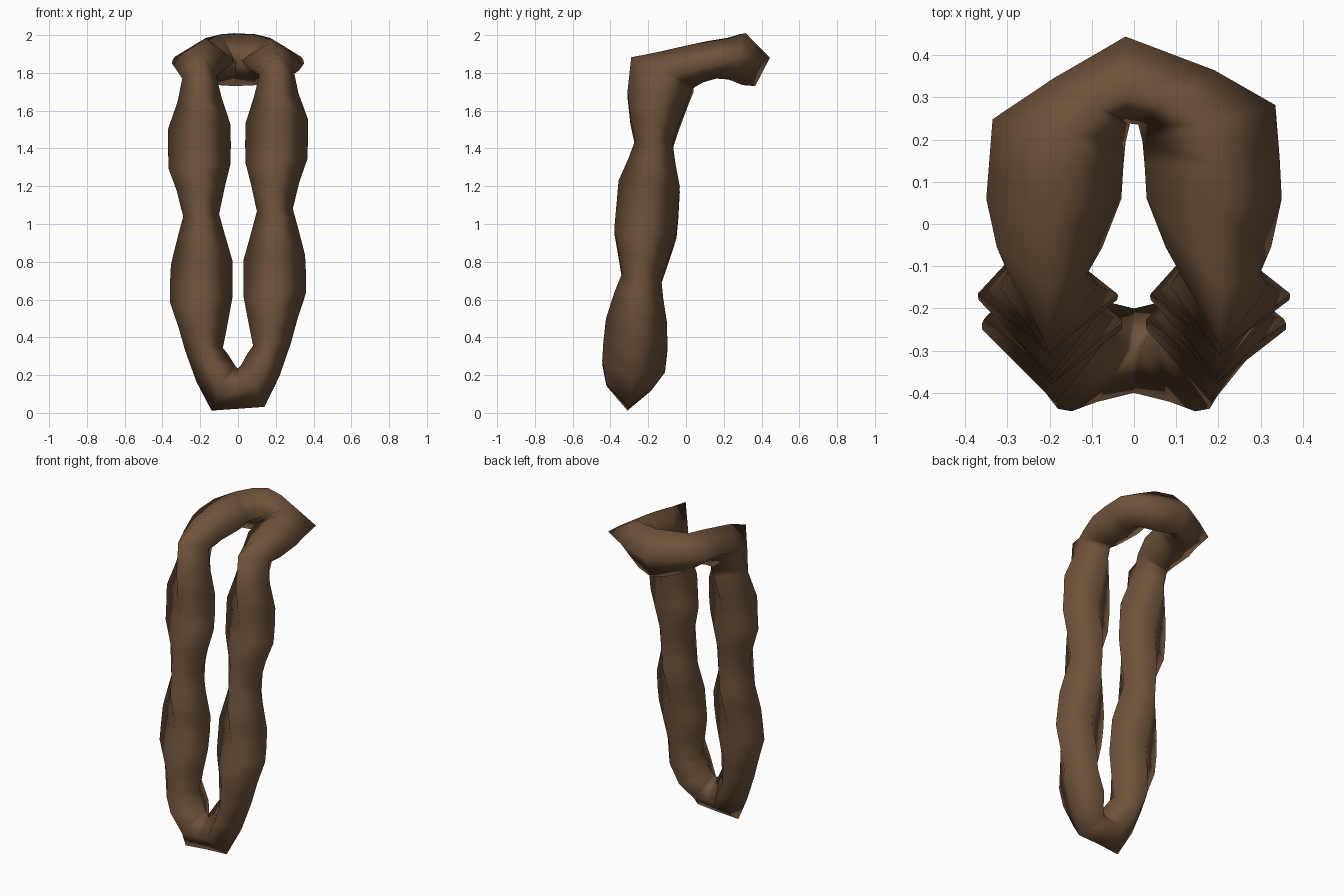
import bpy, bmesh
from mathutils import Vector

if "Cube" in bpy.data.objects:
    bpy.data.objects.remove(bpy.data.objects["Cube"])

# Half of the loop (right side), bottom centre -> leg -> top bend -> back centre.
# Each row: outer point, inner point, half thickness (or explicit side vector)
def leg(xo, xi, y, z, h):
    return ((xo, y, z), (xi, y, z), h)

HALF = [
    ((0, -.305, .022), (0, -.295, .235), .10),
    ((.14, -.31, .022), (.015, -.295, .25), .12),
    ((.22, -.28, .18), (.05, -.275, .31), .168),
    leg(.28, .08, -.268, .35, .170),
    leg(.315, .055, -.262, .475, .162),
    leg(.36, .03, -.25, .61, .13),
    leg(.36, .028, -.235, .71, .105),
    leg(.355, .03, -.225, .81, .13),
    leg(.32, .07, -.215, .95, .165),
    leg(.29, .10, -.205, 1.06, .165),
    leg(.325, .07, -.195, 1.20, .163),
    leg(.368, .04, -.18, 1.32, .125),
    leg(.37, .038, -.17, 1.42, .10),
    leg(.37, .04, -.165, 1.53, .13),
    leg(.32, .085, -.147, 1.67, (0, -.163, .015)),
    leg(.295, .115, -.125, 1.79, (0, -.165, .078)),
    leg(.325, .075, -.055, 1.815, (0, -.095, .095)),
    leg(.35, .03, .06, 1.85, .105),
    leg(.345, .025, .14, 1.87, .10),
    ((.335, .265, 1.885), (.02, .195, 1.865), .11),
    ((.19, .355, 1.88), (.01, .235, 1.86), .135),
    ((-.02, .445, 1.88), (-.02, .24, 1.86), (0, -.025, .14)),
]

def flip(p):
    return (-p[0], p[1], p[2])

# Full closed loop: right half plus its mirror, tilted slightly
def place(p):
    x, y, z = p
    return Vector((x, y + (.05 * x if y > .1 else 0), z + (.07 * x if z < 1.8 else 0)))

rows = HALF + [(flip(o), flip(i), h) for o, i, h in reversed(HALF[1:-1])]
rows = [(place(o), place(i), h) for o, i, h in rows]
centres = [(o + i) / 2 for o, i, _ in rows]

# Four-cornered diamond section on each ring
bm = bmesh.new()
rings = []
n = len(rows)
for k, (o, i, h) in enumerate(rows):
    c = centres[k]
    if isinstance(h, tuple):
        side = Vector(h)
    else:
        tangent = centres[(k + 1) % n] - centres[k - 1]
        side = (o - i).cross(tangent).normalized() * h
    rings.append([bm.verts.new(p) for p in (o, c + side, i, c - side)])
for k in range(n):
    a, b = rings[k], rings[(k + 1) % n]
    for s in range(4):
        t = (s + 1) % 4
        bm.faces.new((a[s], a[t], b[t], b[s])).smooth = True
bmesh.ops.recalc_face_normals(bm, faces=bm.faces)

mesh = bpy.data.meshes.new("bent_loop")
bm.to_mesh(mesh)
bm.free()
brown = bpy.data.materials.new("brown")
brown.diffuse_color = (.158, .085, .043, 1)
brown.use_nodes = True
brown.node_tree.nodes["Principled BSDF"].inputs["Base Color"].default_value = brown.diffuse_color
mesh.materials.append(brown)
loop = bpy.data.objects.new("bent_loop", mesh)
bpy.context.collection.objects.link(loop)
